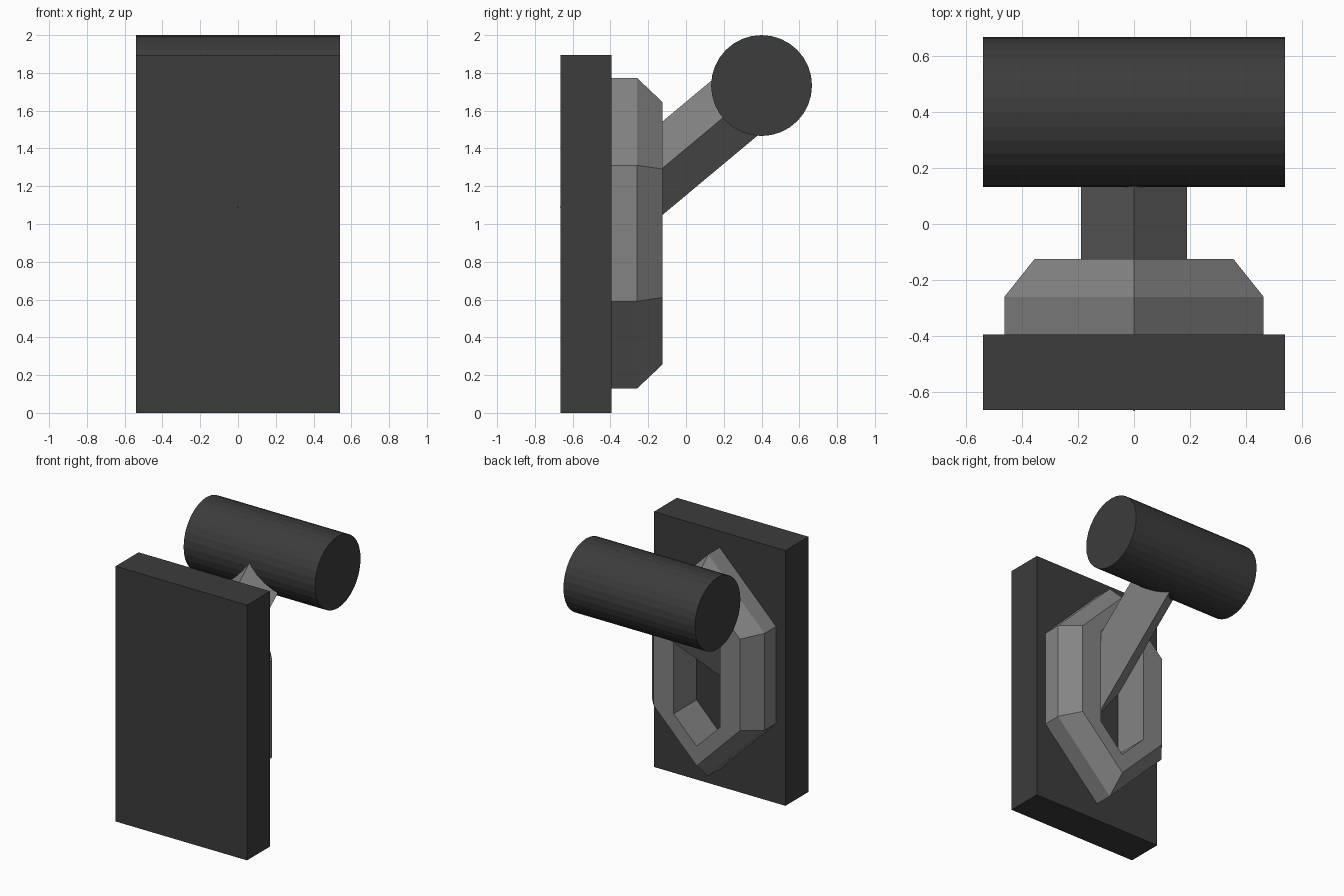
import bpy, bmesh, math
from mathutils import Vector

if "Cube" in bpy.data.objects:
    bpy.data.objects.remove(bpy.data.objects["Cube"])


def material(name, v):
    m = bpy.data.materials.new(name)
    m.diffuse_color = (v, v, v, 1)
    m.use_nodes = True
    m.node_tree.nodes["Principled BSDF"].inputs["Base Color"].default_value = m.diffuse_color
    return m


dark = material("dark", 0.045)
grey = material("mid_grey", 0.23)


def add_object(name, bm, mat):
    bmesh.ops.recalc_face_normals(bm, faces=bm.faces)
    me = bpy.data.meshes.new(name)
    bm.to_mesh(me)
    bm.free()
    me.materials.append(mat)
    ob = bpy.data.objects.new(name, me)
    bpy.context.collection.objects.link(ob)
    return ob


def prism(name, start, end, radius, sides, mat):
    # Cylinder or low-sided bar between two points
    start, end = Vector(start), Vector(end)
    axis = (end - start).normalized()
    u = Vector((1, 0, 0)) if abs(axis.x) < 0.5 else Vector((0, 1, 0))
    v = axis.cross(u)
    bm = bmesh.new()
    rings = []
    for p in (start, end):
        angles = [2 * math.pi * i / sides for i in range(sides)]
        rings.append([bm.verts.new(p + radius * (u * math.cos(a) + v * math.sin(a)))
                      for a in angles])
        bm.faces.new(rings[-1])
    for i in range(sides):
        j = (i + 1) % sides
        bm.faces.new((rings[0][i], rings[0][j], rings[1][j], rings[1][i]))
    return add_object(name, bm, mat)


# Flat rectangular plate
bm = bmesh.new()
bmesh.ops.create_cube(bm, size=1)
bmesh.ops.scale(bm, vec=(1.08, 0.27, 1.895), verts=bm.verts)
bmesh.ops.translate(bm, vec=(0, -0.53, 0.9475), verts=bm.verts)
add_object("plate", bm, dark)

# Six-sided collar with chamfered outer rim and straight hole
# Each loop: half width, side corner height, tip height, y
loops = [(0.463, 0.36, 0.823, -0.395),
         (0.463, 0.36, 0.823, -0.26),
         (0.355, 0.34, 0.695, -0.125),
         (0.19, 0.36, 0.55, -0.125),
         (0.19, 0.36, 0.55, -0.395)]
bm = bmesh.new()
rows = []
for w, s, t, y in loops:
    outline = [(0, t), (w, s), (w, -s), (0, -t), (-w, -s), (-w, s)]
    rows.append([bm.verts.new((x, y, 0.951 + z)) for x, z in outline])
for k in range(len(rows)):
    a, b = rows[k], rows[(k + 1) % len(rows)]
    for i in range(6):
        j = (i + 1) % 6
        bm.faces.new((a[i], a[j], b[j], b[i]))
add_object("collar", bm, grey)

# Slanted square arm, set on its edge
prism("arm", (0, -0.546, 0.944), (0, 0.40, 1.733), 0.19, 4, grey)

# Round handle across the top
prism("handle", (-0.54, 0.40, 1.733), (0.54, 0.40, 1.733), 0.267, 32, dark)
